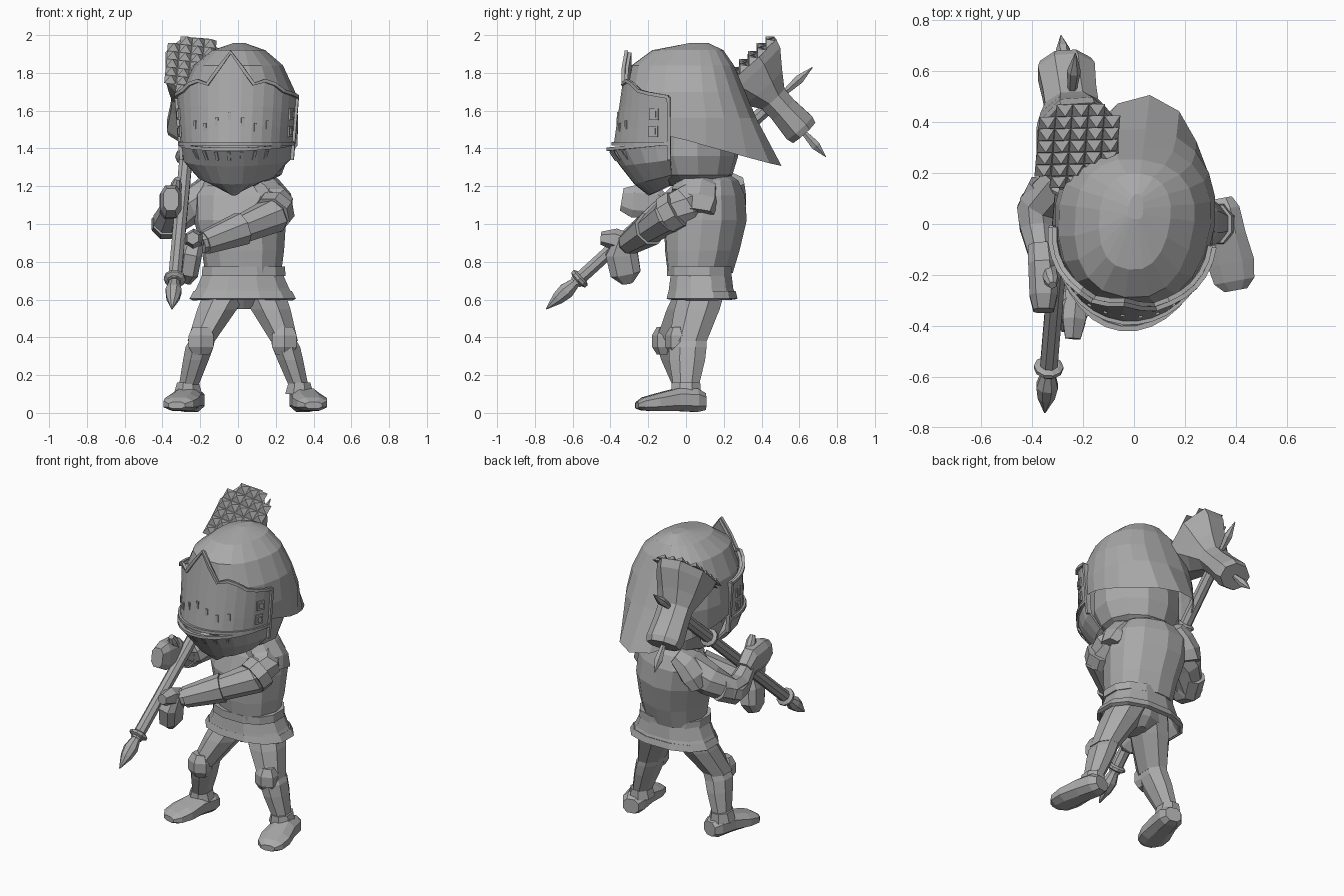
import bpy, bmesh, math
from mathutils import Vector, Matrix

if "Cube" in bpy.data.objects:
    bpy.data.objects.remove(bpy.data.objects["Cube"])

steel = bpy.data.materials.new("plain_grey")
steel.use_nodes = True
steel.diffuse_color = (0.4, 0.4, 0.4, 1)
steel.node_tree.nodes["Principled BSDF"].inputs["Base Color"].default_value = (0.4, 0.4, 0.4, 1)
X, Y, Z = Vector((1, 0, 0)), Vector((0, 1, 0)), Vector((0, 0, 1))
YAW = math.radians(-7)
TWIST = math.radians(-20)


def finish(name, bm, thick=0, yaw=0):
    bmesh.ops.recalc_face_normals(bm, faces=bm.faces)
    mesh = bpy.data.meshes.new(name)
    bm.to_mesh(mesh)
    bm.free()
    mesh.materials.append(steel)
    ob = bpy.data.objects.new(name, mesh)
    ob.rotation_euler.z = yaw
    bpy.context.collection.objects.link(ob)
    if thick:
        ob.modifiers.new("thickness", 'SOLIDIFY').thickness = thick


def skin(bm, rings, closed=True):
    """Bridge rows of points with quads."""
    rows = [[bm.verts.new(p) for p in r] for r in rings]
    n = len(rows[0])
    for a, b in zip(rows, rows[1:]):
        for i in range(n if closed else n - 1):
            j = (i + 1) % n
            bm.faces.new((a[i], a[j], b[j], b[i]))
    return rows


def tube(name, path, ref=Z, n=8, axis=None, power=1.0, caps=True, thick=0, yaw=0):
    """Loft along points (x, y, z, half width, half depth)."""
    pts = [Vector(p[:3]) for p in path]
    grow = 1 / math.cos(math.pi / n) ** power
    rings = []
    for k, p in enumerate(path):
        d = axis or (pts[min(k + 1, len(pts) - 1)] - pts[max(k - 1, 0)])
        u = ref.cross(d).normalized()
        v = d.normalized().cross(u)
        ring = []
        for i in range(n):
            t = 2 * math.pi * (i + 0.5) / n
            c, s = (math.copysign(abs(q) ** power, q) * grow for q in (math.cos(t), math.sin(t)))
            ring.append(pts[k] + u * c * p[3] + v * s * p[-1])
        rings.append(ring)
    bm = bmesh.new()
    rows = skin(bm, rings)
    if caps:
        bm.faces.new(rows[0])
        bm.faces.new(rows[-1])
    finish(name, bm, thick, yaw)


def shell(name, rows, arc, n, thick=0, cap=False):
    """Sweep row functions of the angle, measured from the front."""
    full = arc > 3
    angles = [-arc + 2 * arc * i / n for i in range(n if full else n + 1)]
    bm = bmesh.new()
    made = skin(bm, [[f(a) for a in angles] for f in rows], full)
    if cap:
        bm.faces.new(made[-1])
    finish(name, bm, thick, YAW)


def plate(name, pos, size, turn, tilt=0):
    bm = bmesh.new()
    bmesh.ops.create_cube(bm, size=1)
    bm.transform(Matrix.Translation(pos) @ Matrix.Rotation(turn, 4, 'Z')
                 @ Matrix.Rotation(tilt, 4, 'X') @ Matrix.Diagonal((*size, 1)))
    finish(name, bm, 0, YAW)


# Helmet dome with a pointed tail at the back
def dome_row(z, rx, front, back, tail=0):
    def f(a):
        c, s = math.cos(a), math.sin(a)
        y = 0.04 + (front - 0.04) * c ** 0.9 if c > 0 else 0.04 - (back - 0.04) * c + tail * abs(c) ** 5
        x = rx * math.copysign(abs(s) ** 0.8, s)
        return Vector((x, y, min(1.47, 1.455 - 0.29 * y) if tail else z))
    return f


shell("helmet_dome", [dome_row(1.47, 0.312, -0.3, 0.36, 0.15), dome_row(1.56, 0.316, -0.315, 0.375),
                      dome_row(1.7, 0.3, -0.315, 0.315), dome_row(1.84, 0.235, -0.29, 0.255),
                      dome_row(1.92, 0.14, -0.18, 0.2), dome_row(1.958, 0.03, 0.02, 0.12)],
      math.pi, 20, cap=True)
# Lower head under the dome
tube("neck_guard", [(0, 0.03, 1.52, 0.26, 0.23), (0, 0.03, 1.36, 0.26, 0.24),
                    (0, 0.04, 1.26, 0.22, 0.2), (0, 0.04, 1.2, 0.11, 0.12)], Y, 12, Z, yaw=YAW)

# Visor with a crowned top edge
CROWN = [(0, 1.91), (0.45, 1.715), (0.62, 1.77), (1.0, 1.7), (1.6, 1.67)]


def visor(t, grow=0):
    def f(a):
        m = abs(a)
        for (a0, z0), (a1, z1) in zip(CROWN, CROWN[1:]):
            if a0 <= m <= a1:
                top = z0 + (z1 - z0) * (m - a0) / (a1 - a0)
        z = 1.425 + (top - 1.425) * t
        front = -0.385 + 0.15 * (z - 1.42) - grow
        return Vector(((0.298 + 0.02 * t + grow) * math.sin(a), -0.05 + (front + 0.05) * math.cos(a), z))
    return f


shell("visor", [visor(t) for t in (0, 0.3, 0.6, 1)], 1.57, 16, 0.02)


# Pointed jaw guard below the eye slit
def jaw(rx, front, back, zf, zs):
    def f(a):
        c = max(0, math.cos(a))
        return Vector((rx * math.sin(a), back + (front - back) * c ** 1.15, zs + (zf - zs) * c))
    return f


lip = jaw(0.298, -0.415, -0.05, 1.395, 1.43)
cheek = jaw(0.285, -0.35, -0.05, 1.305, 1.34)
shell("jaw_guard", [lip, cheek, jaw(0.21, -0.275, -0.05, 1.21, 1.26),
                    jaw(0.05, -0.2, -0.06, 1.15, 1.22)], 1.57, 12, 0.015)

# Raised trims, side frames and breathing slots
steps = [-1.56 + 3.12 * i / 16 for i in range(17)]
for tag, edge in (("crown", visor(1, 0.006)), ("slit", visor(0, 0.004)), ("jaw", lip)):
    tube(tag + "_trim", [(*edge(a), 0.009) for a in steps], Z, 4, yaw=YAW)
for side, tag in ((1, "left"), (-1, "right")):
    tube(tag + "_hinge_trim", [(*visor(t, 0.004)(side * 1.56), 0.009) for t in (-0.35, 0.3, 1)], Y, 4, yaw=YAW)
    for k, t in enumerate((0.25, 0.6)):
        plate(f"{tag}_ear_frame_{k}", visor(t, 0.002)(side * 1.3), (0.05, 0.012, 0.06), side * 1.3)
        plate(f"{tag}_ear_slot_{k}", visor(t, 0.008)(side * 1.3), (0.026, 0.014, 0.034), side * 1.3)
for i in range(7):
    a = (i - 3) * 0.23
    plate(f"breath_slot_{i}", visor(0.3)(a), (0.016, 0.008, 0.045), a)
    plate(f"jaw_slot_{i}", lip(a) * 0.6 + cheek(a) * 0.4, (0.016, 0.01, 0.055), a, 0.6)

# Torso twisted to bring the left shoulder forward, then belt and flared skirt
tube("torso", [(0.0, 0.08, 0.74, 0.195, 0.16), (-0.005, 0.09, 0.86, 0.21, 0.185),
               (-0.025, 0.1, 1.02, 0.235, 0.205), (-0.04, 0.115, 1.15, 0.235, 0.175),
               (-0.04, 0.12, 1.23, 0.17, 0.14), (-0.04, 0.1, 1.28, 0.09, 0.09)], Y, 12, Z, 0.85, yaw=TWIST)
tube("collar", [(-0.04, 0.1, 1.2, 0.19, 0.15), (-0.04, 0.1, 1.27, 0.14, 0.12)], Y, 10, Z, yaw=TWIST)
tube("belt", [(0.03, 0.07, 0.725, 0.222, 0.17), (0.03, 0.07, 0.775, 0.218, 0.17)], Y, 12, Z, 0.85)
tube("skirt", [(0.025, 0.08, 0.74, 0.21, 0.16), (0.025, 0.08, 0.66, 0.245, 0.17),
               (0.025, 0.085, 0.61, 0.275, 0.182)], Y, 12, Z, 0.85, False, 0.025)
tube("skirt_hem", [(0.025, 0.085, 0.645, 0.26, 0.178), (0.025, 0.085, 0.605, 0.282, 0.188)],
     Y, 12, Z, 0.85, False, 0.02)
tube("pelvis", [(0.03, 0.08, 0.7, 0.18, 0.13), (0.03, 0.07, 0.6, 0.14, 0.11),
                (0.03, 0.06, 0.55, 0.04, 0.07)], Y, 10, Z)


# Legs: hip, knee and ankle place each limb, the foot turns outwards
def leg(tag, hip, knee, ankle, heel, toe):
    hip, knee, ankle, heel, toe = map(Vector, (hip, knee, ankle, heel, toe))
    tube(tag + "_thigh", [(*hip, 0.115, 0.12), (*hip.lerp(knee, 0.4), 0.105, 0.12), (*knee, 0.072, 0.1)], Y, 8, Z)
    tube(tag + "_shin", [(*knee.lerp(hip, 0.12), 0.06, 0.09), (*knee.lerp(ankle, 0.12), 0.074, 0.1),
                         (*knee.lerp(ankle, 0.4), 0.068, 0.095), (*ankle, 0.05, 0.065)], Y, 8, Z)
    front = knee - Y * 0.06
    tube(tag + "_knee_plate", [(*(front + Z * h), w, d) for h, w, d in (
        (0.075, 0.045, 0.03), (0.03, 0.066, 0.052), (-0.03, 0.066, 0.052), (-0.07, 0.045, 0.03))], Y, 6, Z)
    tube(tag + "_ankle_cuff", [(*(ankle + Z * 0.03), 0.058, 0.075), (*(ankle - Z * 0.03), 0.075, 0.08)], Y, 8, Z)
    stations = ((0, 0.05, 0.045, 0.06), (0.12, 0.072, 0.062, 0.067), (0.4, 0.078, 0.06, 0.07),
                (0.7, 0.092, 0.046, 0.056), (0.9, 0.08, 0.035, 0.047), (1, 0.045, 0.018, 0.04))
    tube(tag + "_foot", [(*heel.lerp(toe, t).xy, z, w, h) for t, w, h, z in stations],
         Z, 8, toe - heel, 0.8)


leg("left", (0.125, 0.09, 0.66), (0.245, 0.01, 0.38), (0.325, 0, 0.13), (0.335, 0.1, 0), (0.4, -0.26, 0))
leg("right", (-0.055, 0.07, 0.66), (-0.195, -0.06, 0.38), (-0.265, 0, 0.13), (-0.235, 0.09, 0), (-0.325, -0.26, 0))

# Arms gripping the shaft
tube("left_arm", [(0.13, 0.07, 1.15, 0.1), (0.19, -0.01, 1.1, 0.1), (0.185, -0.09, 1.045, 0.09),
                  (0.0, -0.2, 0.965, 0.07), (-0.2, -0.31, 0.895, 0.05)])
tube("left_elbow_band", [(0.2, -0.04, 1.08, 0.1), (0.175, -0.1, 1.045, 0.098)])
tube("left_glove_cuff", [(0.02, -0.19, 0.975, 0.085), (-0.18, -0.3, 0.9, 0.06)])
tube("left_palm", [(-0.23, -0.33, 0.92, 0.05), (-0.25, -0.34, 0.84, 0.06, 0.085),
                   (-0.265, -0.32, 0.74, 0.055, 0.08), (-0.28, -0.31, 0.69, 0.03)], Y, 8, None, 0.7)
tube("left_fingers", [(-0.225, -0.27, 0.88, 0.045, 0.05), (-0.235, -0.38, 0.92, 0.045, 0.05),
                      (-0.24, -0.45, 0.925, 0.03, 0.03)], Z, 6)
tube("right_arm", [(-0.15, 0.18, 1.15, 0.1), (-0.28, 0.15, 1.08, 0.09), (-0.375, 0.07, 1.01, 0.078),
                   (-0.38, -0.02, 1.02, 0.066), (-0.36, -0.13, 1.08, 0.05)])
tube("right_elbow_band", [(-0.34, 0.14, 1.04, 0.075), (-0.385, 0.05, 0.995, 0.075), (-0.38, -0.02, 1.01, 0.068)])
tube("right_palm", [(-0.365, -0.09, 1.08, 0.05), (-0.36, -0.16, 1.11, 0.055, 0.085),
                    (-0.355, -0.28, 1.12, 0.055, 0.085), (-0.355, -0.34, 1.13, 0.04, 0.06)], Z, 8, None, 0.7)
tube("right_thumb", [(-0.34, -0.16, 1.13, 0.03), (-0.325, -0.22, 1.21, 0.028), (-0.32, -0.24, 1.24, 0.015)])
for s, y, tag in ((1, 0.05, "left"), (-1, 0.2, "right")):
    tube(tag + "_shoulder_plate", [(s * 0.09, y + 0.02, 1.23, 0.09, 0.05), (s * 0.15, y, 1.185, 0.115, 0.075),
                                   (s * 0.2, y - 0.01, 1.12, 0.125, 0.08), (s * 0.22, y - 0.02, 1.06, 0.12, 0.06)])

# Shaft with a spear point, and a ring at each end
TIP = Vector((-0.35, -0.74, 0.55))
END = Vector((-0.23, 0.67, 1.83))
D = (END - TIP).normalized()


def on_shaft(t, r):
    return (*TIP.lerp(END, t), r)


tube("shaft", [on_shaft(0.11, 0.034), on_shaft(0.85, 0.034)], X)
tube("spear_point", [on_shaft(0, 0.003), on_shaft(0.045, 0.034), on_shaft(0.075, 0.042),
                     on_shaft(0.105, 0.028), on_shaft(0.12, 0.028)], X)
for t in (0.125, 0.63):
    tube("shaft_ring", [on_shaft(t - 0.009, 0.04), on_shaft(t - 0.004, 0.055),
                        on_shaft(t + 0.004, 0.055), on_shaft(t + 0.009, 0.04)], X, 10)
tube("top_spike", [on_shaft(0.88, 0.012), on_shaft(0.95, 0.024), on_shaft(1, 0.002)], X, 6)

# Hammer head across the shaft, with a spike behind
C = TIP.lerp(END, 0.86)
A = (D.cross(X).normalized() - X * 0.1).normalized()


def on_head(t, u, x):
    return (*(C + A * t), u, x)


tube("hammer_head", [on_head(-0.25, 0.225, 0.162), on_head(-0.2, 0.21, 0.155), on_head(-0.1, 0.135, 0.13),
                     on_head(-0.02, 0.08, 0.105), on_head(0.06, 0.078, 0.105), on_head(0.19, 0.09, 0.112),
                     on_head(0.225, 0.08, 0.1)], X, 8, A)
tube("back_spike", [on_head(0.21, 0.012, 0.012), on_head(0.32, 0.024, 0.024), on_head(0.4, 0.002, 0.002)], X, 6)

# Pyramid studs on the striking face
bm = bmesh.new()
W = D.cross(A).normalized()
for row, col in ((r, c) for r in range(-3, 4) for c in range(-2, 3) if abs(r) + abs(c) < 5):
    mid = C - A * 0.248 + W * col * 0.064 + D * row * 0.063
    base = [bm.verts.new(mid + (W * i + D * j) * 0.032) for i, j in ((-1, -1), (1, -1), (1, 1), (-1, 1))]
    peak = bm.verts.new(mid - A * 0.035)
    bm.faces.new(base)
    for k in range(4):
        bm.faces.new((base[k], base[(k + 1) % 4], peak))
finish("striking_studs", bm)
